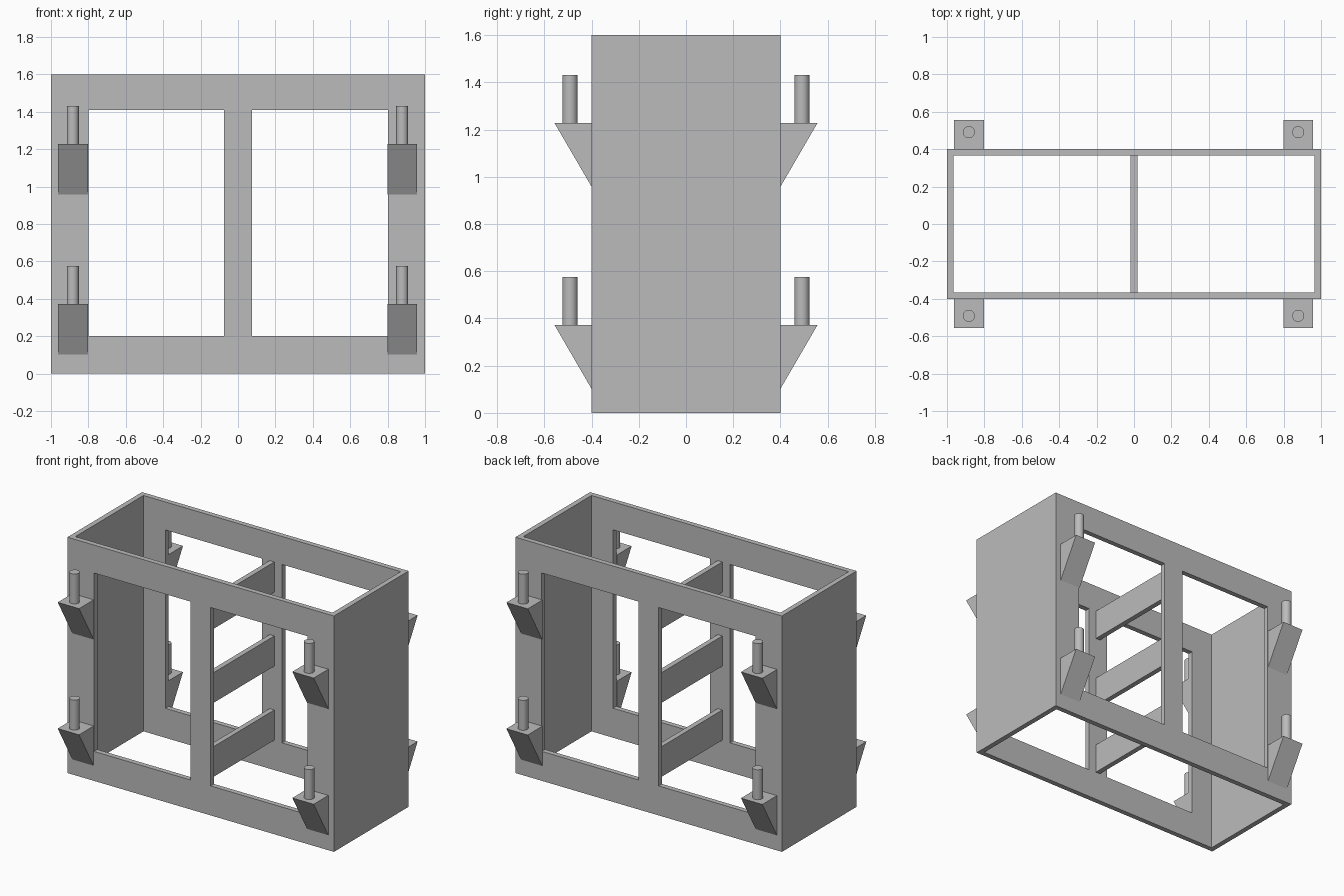
import bpy, bmesh, math
from mathutils import Matrix

cube = bpy.data.objects.get("Cube")
if cube:
    bpy.data.objects.remove(cube, do_unlink=True)

grey = bpy.data.materials.new("plain grey")
grey.use_nodes = True
COLOUR = (0.5, 0.5, 0.5, 1)
grey.diffuse_color = COLOUR
grey.node_tree.nodes["Principled BSDF"].inputs["Base Color"].default_value = COLOUR

T = 0.035        # board thickness
DEPTH = 0.4      # half depth of the case
HEIGHT = 1.6
INNER = DEPTH - T


def finish(name, bm):
    """Turn a bmesh into a named grey object."""
    bmesh.ops.recalc_face_normals(bm, faces=bm.faces)
    mesh = bpy.data.meshes.new(name)
    bm.to_mesh(mesh)
    bm.free()
    mesh.materials.append(grey)
    obj = bpy.data.objects.new(name, mesh)
    bpy.context.collection.objects.link(obj)
    return obj


def box(name, lo, hi):
    bm = bmesh.new()
    size = [b - a for a, b in zip(lo, hi)]
    mid = [(a + b) / 2 for a, b in zip(lo, hi)]
    bmesh.ops.create_cube(bm, size=1, matrix=Matrix.Translation(mid) @ Matrix.Diagonal((*size, 1)))
    return finish(name, bm)


def extrude(bm, faces, offset):
    """Thicken flat faces into a closed solid."""
    geom = bmesh.ops.extrude_face_region(bm, geom=faces, use_keep_orig=True)["geom"]
    verts = [g for g in geom if isinstance(g, bmesh.types.BMVert)]
    bmesh.ops.translate(bm, verts=verts, vec=offset)


def window_panel(name, y):
    """Board with two tall openings either side of a central stile."""
    xs = [-1, -0.8, -0.075, 0.075, 0.803, 1]
    zs = [0, 0.2, 1.41, HEIGHT]
    bm = bmesh.new()
    grid = [[bm.verts.new((x, y, z)) for z in zs] for x in xs]
    for i in range(len(xs) - 1):
        for k in range(len(zs) - 1):
            if k == 1 and i in (1, 3):
                continue
            bm.faces.new((grid[i][k], grid[i + 1][k], grid[i + 1][k + 1], grid[i][k + 1]))
    extrude(bm, bm.faces[:], (0, T, 0))
    return finish(name, bm)


def bracket(name, x, side, top):
    """Wedge fixed to the panel, tapering down to its foot."""
    profile = [(DEPTH, top), (0.557, top), (DEPTH, top - 0.27)]
    bm = bmesh.new()
    face = bm.faces.new([bm.verts.new((x - 0.08, side * y, z)) for y, z in profile])
    extrude(bm, [face], (0.16, 0, 0))
    return finish(name, bm)


def pin(name, x, side, top):
    """Round peg standing on a bracket."""
    low, high = top - 0.02, top + 0.203
    bm = bmesh.new()
    bmesh.ops.create_cone(bm, cap_ends=True, segments=32, radius1=0.032, radius2=0.032,
                          depth=high - low,
                          matrix=Matrix.Translation((x, side * 0.491, (low + high) / 2)))
    obj = finish(name, bm)
    bpy.ops.object.select_all(action="DESELECT")
    obj.select_set(True)
    bpy.context.view_layer.objects.active = obj
    bpy.ops.object.shade_smooth_by_angle(angle=math.radians(40))


# Case: front and back panels with openings, plain sides
window_panel("front_panel", -DEPTH)
window_panel("back_panel", INNER)
box("left_side", (1 - T, -INNER, 0), (1, INNER, HEIGHT))
box("right_side", (-1, -INNER, 0), (T - 1, INNER, HEIGHT))

# Cross rails joining the two central stiles
for label, z in (("lower", 0.203), ("middle", 0.705), ("upper", 1.207)):
    box(label + "_cross_rail", (-T / 2, -INNER, z), (T / 2, INNER, z + 0.205))

# Brackets and pins on both faces
for face_name, side in (("front", -1), ("back", 1)):
    for side_name, x in (("left", 0.878), ("right", -0.883)):
        for level, top in (("lower", 0.372), ("upper", 1.228)):
            label = f"{face_name}_{side_name}_{level}_"
            bracket(label + "bracket", x, side, top)
            pin(label + "pin", x, side, top)
